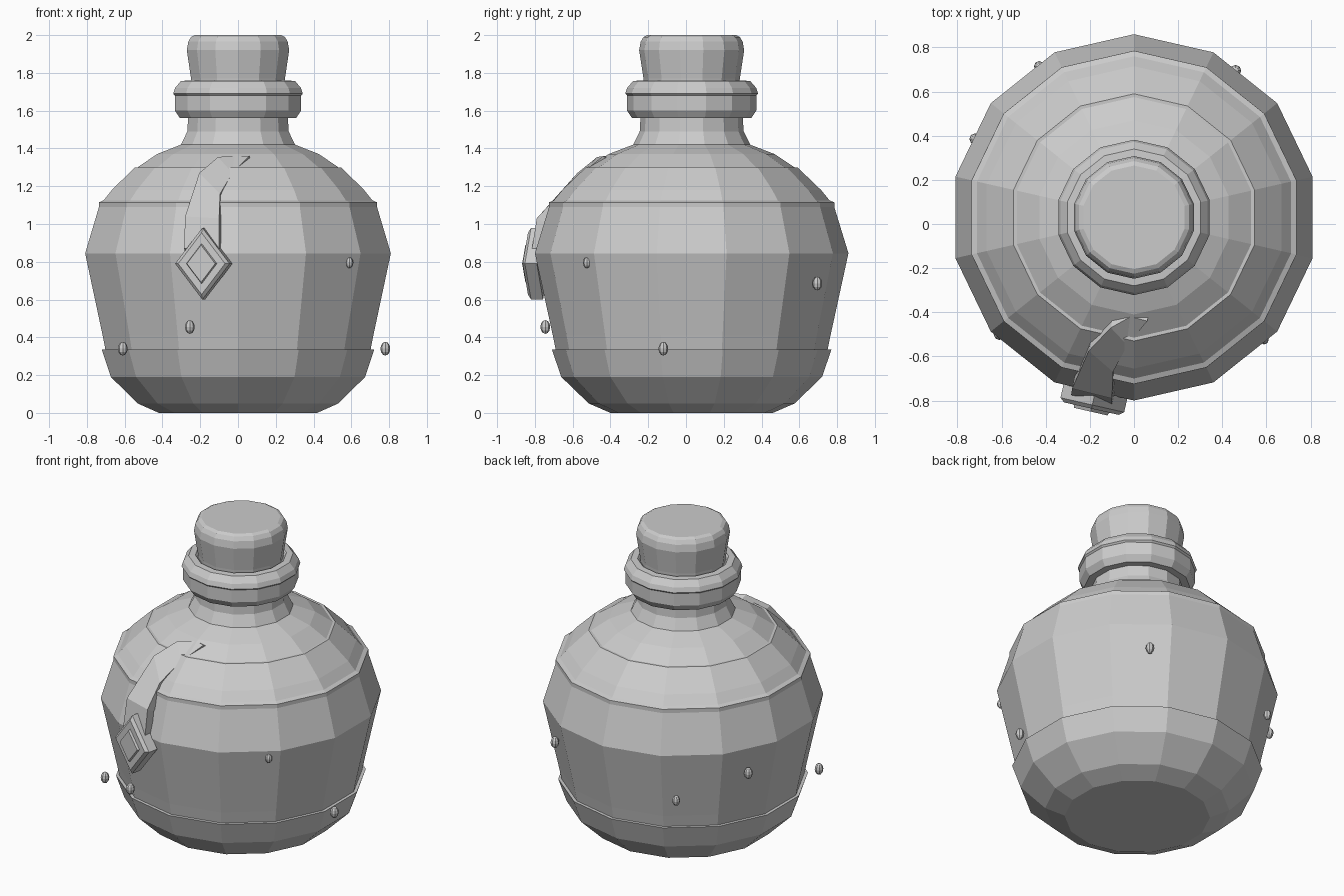
import bpy, bmesh, math
from mathutils import Matrix, Vector

cube = bpy.data.objects.get("Cube")
if cube:
    bpy.data.objects.remove(cube, do_unlink=True)

SIDES = 14
AXIS = Vector((0, 0.03, 0))

grey = bpy.data.materials.new("plain_grey")
grey.use_nodes = True
colour = (0.6, 0.6, 0.6, 1)
grey.diffuse_color = colour
grey.node_tree.nodes["Principled BSDF"].inputs["Base Color"].default_value = colour


def finish(name, bm):
    bmesh.ops.recalc_face_normals(bm, faces=bm.faces)
    mesh = bpy.data.meshes.new(name)
    bm.to_mesh(mesh)
    bm.free()
    mesh.materials.append(grey)
    obj = bpy.data.objects.new(name, mesh)
    bpy.context.collection.objects.link(obj)
    return obj


def lathe(name, profile):
    """Faceted turned part with capped ends; profile is (radius, height)."""
    bm = bmesh.new()
    rings = []
    for r, z in profile:
        angles = [math.pi / 2 + math.tau * i / SIDES for i in range(SIDES)]
        rings.append([bm.verts.new(AXIS + Vector((r * math.cos(a), r * math.sin(a), z)))
                      for a in angles])
    for low, high in zip(rings, rings[1:]):
        for i in range(SIDES):
            j = (i + 1) % SIDES
            bm.faces.new((low[i], low[j], high[j], high[i]))
    bm.faces.new(rings[0])
    bm.faces.new(rings[-1])
    return finish(name, bm)


# Round flask with narrow ledges, up to the neck
lathe("flask_body", [
    (0.43, 0), (0.545, 0.05), (0.69, 0.19), (0.74, 0.335), (0.72, 0.335),
    (0.735, 0.41), (0.83, 0.845), (0.755, 1.09), (0.755, 1.115), (0.73, 1.125),
    (0.685, 1.18), (0.56, 1.3), (0.545, 1.3), (0.44, 1.37), (0.31, 1.42),
    (0.275, 1.49), (0.27, 1.58)])

# Rolled collar
lathe("neck_collar", [
    (0.27, 1.56), (0.315, 1.56), (0.342, 1.6), (0.342, 1.68), (0.352, 1.69),
    (0.342, 1.72), (0.31, 1.757), (0.27, 1.76), (0.255, 1.74)])

# Stopper
lathe("cork", [
    (0.25, 1.7), (0.255, 1.77), (0.278, 1.92), (0.27, 1.965), (0.255, 1.99),
    (0.235, 2.0)])

# Strap hanging down the front
left = [(-.015, -.42, 1.36), (-.105, -.47, 1.355), (-.205, -.575, 1.27),
        (-.28, -.745, 1.04), (-.285, -.775, .87)]
right = [(.06, -.44, 1.36), (-.03, -.55, 1.27), (-.095, -.67, 1.16),
         (-.1, -.79, 1.03), (-.1, -.815, .87)]
bm = bmesh.new()
inward = Vector((0.01, 0.05, -0.03))
front = [[bm.verts.new(p) for p in side] for side in (left, right)]
back = [[bm.verts.new(Vector(p) + inward) for p in side] for side in (left, right)]
for i in range(len(left) - 1):
    for a, b in ((front[0], front[1]), (back[1], back[0]),
                 (back[0], front[0]), (front[1], back[1])):
        bm.faces.new((a[i], a[i + 1], b[i + 1], b[i]))
for end in (0, -1):
    bm.faces.new((front[0][end], front[1][end], back[1][end], back[0][end]))
finish("strap", bm)

# Diamond pendant: bevelled rim, sunken band and raised centre
turn = Matrix.Rotation(-math.pi / SIDES, 4, 'Z')
place = Matrix.Translation((-0.19, -0.825, 0.79)) @ turn
bm = bmesh.new()
rings = []
for scale, y in ((1, 0.07), (1, 0.005), (0.86, -0.012), (0.56, -0.012),
                 (0.52, -0.026), (0.4, -0.026)):
    corners = ((-0.148, 0), (0, -0.19), (0.148, 0), (0, 0.19))
    rings.append([bm.verts.new(place @ Vector((x * scale, y, z * scale)))
                  for x, z in corners])
for a, b in zip(rings, rings[1:]):
    for i in range(4):
        j = (i + 1) % 4
        bm.faces.new((a[i], a[j], b[j], b[i]))
bm.faces.new(rings[0])
bm.faces.new(rings[-1])
finish("pendant", bm)

# Small droplets around the flask
drops = [(-.61, -.5, .34, 1), (-.255, -.745, .455, 1), (.59, -.525, .795, .8),
         (.78, -.12, .34, 1), (.46, .695, .685, 1), (-.43, .715, .55, .9),
         (-.72, .385, .68, 1)]
for n, (x, y, z, s) in enumerate(drops):
    bm = bmesh.new()
    bmesh.ops.create_uvsphere(bm, u_segments=8, v_segments=6, radius=0.026 * s)
    bmesh.ops.scale(bm, vec=(1, 1, 1.4), verts=bm.verts)
    bmesh.ops.translate(bm, vec=(x, y, z), verts=bm.verts)
    finish(f"droplet_{n + 1}", bm)
